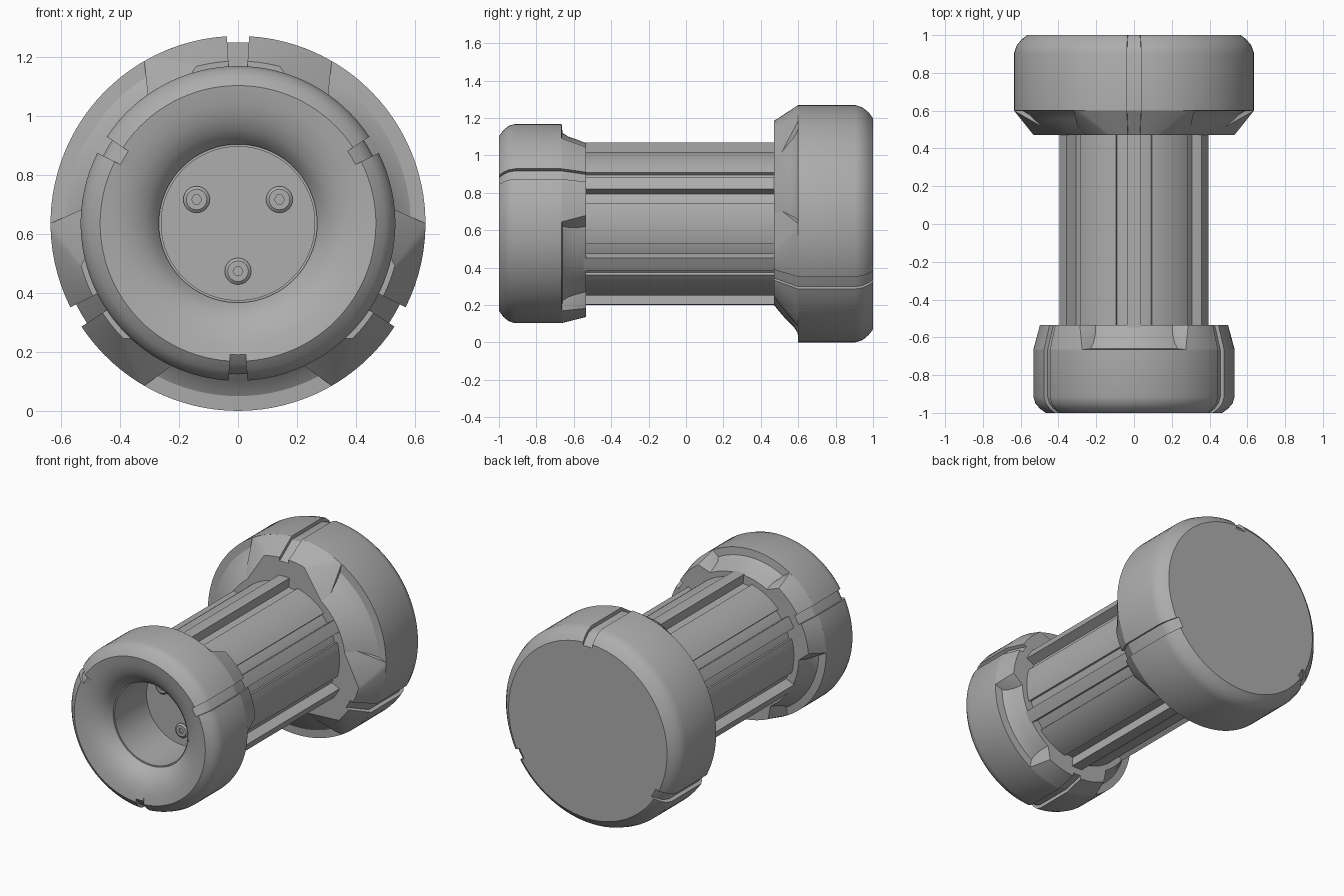
import bpy, bmesh
from math import sin, cos, radians

if "Cube" in bpy.data.objects:
    bpy.data.objects.remove(bpy.data.objects["Cube"])

AXIS_Z = 0.635
GROOVE = 3.4            # half angle of the narrow grooves
BIG = (90, 210, 330)    # lug and groove directions of the big wheel
SMALL = (30, 150, 270)

steel = bpy.data.materials.new("plain grey")
steel.use_nodes = True
steel.diffuse_color = (0.42, 0.42, 0.42, 1)
steel.node_tree.nodes["Principled BSDF"].inputs["Base Color"].default_value = (0.42, 0.42, 0.42, 1)


def finish(bm, name):
    bmesh.ops.remove_doubles(bm, verts=bm.verts, dist=1e-5)
    bmesh.ops.recalc_face_normals(bm, faces=bm.faces)
    mesh = bpy.data.meshes.new(name)
    bm.to_mesh(mesh)
    bm.free()
    mesh.materials.append(steel)
    obj = bpy.data.objects.new(name, mesh)
    bpy.context.collection.objects.link(obj)
    bpy.ops.object.select_all(action="DESELECT")
    obj.select_set(True)
    bpy.context.view_layer.objects.active = obj
    bpy.ops.object.shade_smooth_by_angle(angle=radians(28))
    return obj


def polar(r, y, deg):
    return (r * cos(radians(deg)), y, AXIS_Z + r * sin(radians(deg)))


def spans(start, end, offset, steps):
    return [(start + (end - start) * i / steps, offset) for i in range(steps + 1)]


def revolve(name, profile, columns, threshold=0.0):
    """Turn (r, y) points round the axle; columns are (angle, radial offset)."""
    bm = bmesh.new()
    rings = [[bm.verts.new(polar(r + (off if r > threshold else 0), y, a))
              for r, y in profile] for a, off in columns]
    for k, ring in enumerate(rings):
        nxt = rings[(k + 1) % len(rings)]
        for j in range(len(profile) - 1):
            bm.faces.new((ring[j], ring[j + 1], nxt[j + 1], nxt[j]))
    bmesh.ops.dissolve_degenerate(bm, dist=1e-6, edges=bm.edges)
    return finish(bm, name)


def wheel_columns(centres):
    cols = []
    for c in centres:
        cols += spans(c - GROOVE, c + GROOVE, -0.022, 2)
        cols += spans(c + GROOVE, c + 120 - GROOVE, 0, 32)
    return cols


def lug(name, centre, section):
    """Flared block: section holds (r, y, half angle, groove depth) corners."""
    bm = bmesh.new()
    rows = []
    for r, y, half, depth in section:
        cols = spans(-half, -GROOVE, 0, 7) + spans(-GROOVE, GROOVE, -depth, 2) + spans(GROOVE, half, 0, 7)
        rows.append([bm.verts.new(polar(r + off, y, centre + a)) for a, off in cols])
    for k, row in enumerate(rows):
        nxt = rows[(k + 1) % len(rows)]
        for j in range(len(row) - 1):
            bm.faces.new((row[j], row[j + 1], nxt[j + 1], nxt[j]))
    a, b, c, d = rows
    for j in (0, -1):
        bm.faces.new((a[j], b[j], c[j]))
        bm.faces.new((a[j], c[j], d[j]))
    return finish(bm, name)


# Big rear wheel with a dished inner side
revolve("big_wheel", [
    (0, 1), (0.565, 1), (0.595, 0.977), (0.622, 0.945), (0.635, 0.905),
    (0.635, 0.6), (0.585, 0.597), (0.555, 0.578), (0.53, 0.553), (0.49, 0.515),
    (0.435, 0.47), (0, 0.47)], wheel_columns(BIG), 0.56)
for i, angle in enumerate(BIG):
    lug(f"big_wheel_lug_{i + 1}", angle, [
        (0.635, 0.6, 30, 0.022), (0.55, 0.47, 15, 0.022),
        (0.42, 0.47, 44, 0), (0.45, 0.63, 40, 0)])

# Small front wheel with a flared mouth and a deep socket
revolve("small_wheel", [
    (0, -0.565), (0.235, -0.565), (0.235, -0.56), (0.26, -0.56), (0.26, -0.885),
    (0.268, -0.885), (0.268, -0.895), (0.285, -0.922), (0.315, -0.952),
    (0.36, -0.977), (0.41, -0.992), (0.467, -1), (0.498, -0.978),
    (0.522, -0.95), (0.533, -0.915), (0.533, -0.665), (0.485, -0.66),
    (0.465, -0.63), (0.45, -0.585), (0.43, -0.535), (0, -0.535)],
    wheel_columns(SMALL), 0.45)
for i, angle in enumerate(SMALL):
    lug(f"small_wheel_lug_{i + 1}", angle, [
        (0.533, -0.665, 29, 0.022), (0.5, -0.535, 25, 0.022),
        (0.4, -0.535, 36, 0), (0.43, -0.69, 36, 0)])

# Fluted shaft: six raised ribs, each between two shallow channels
flutes = []
for c in range(30, 390, 60):
    flutes += spans(c - 5, c + 5, 0.04, 2) + spans(c + 5, c + 14, -0.02, 3)
    flutes += spans(c + 14, c + 46, 0, 10) + spans(c + 46, c + 55, -0.02, 3)
revolve("fluted_shaft", [(0.395, 0.5), (0.395, -0.6)], flutes)

# Three socket screws on the floor of the mouth
for i, angle in enumerate(SMALL):
    x, _, z = polar(0.162, 0, angle)
    bm = bmesh.new()
    rows = []
    for r, y, sides in ((0.045, -0.56, 24), (0.045, -0.572, 24), (0.035, -0.58, 24),
                        (0.017, -0.58, 24), (0.017, -0.57, 24), (0, -0.57, 24)):
        ring = []
        for k in range(sides):
            a = radians(k * 360 / sides)
            # the inner recess is hexagonal
            rr = r * cos(radians(30)) / cos(radians((k * 15) % 60 - 30)) if r < 0.02 else r
            ring.append(bm.verts.new((x + rr * cos(a), y, z + rr * sin(a))))
        rows.append(ring)
    for lower, upper in zip(rows, rows[1:]):
        for k in range(24):
            n = (k + 1) % 24
            bm.faces.new((lower[k], lower[n], upper[n], upper[k]))
    bmesh.ops.dissolve_degenerate(bm, dist=1e-6, edges=bm.edges)
    finish(bm, f"socket_screw_{i + 1}")
